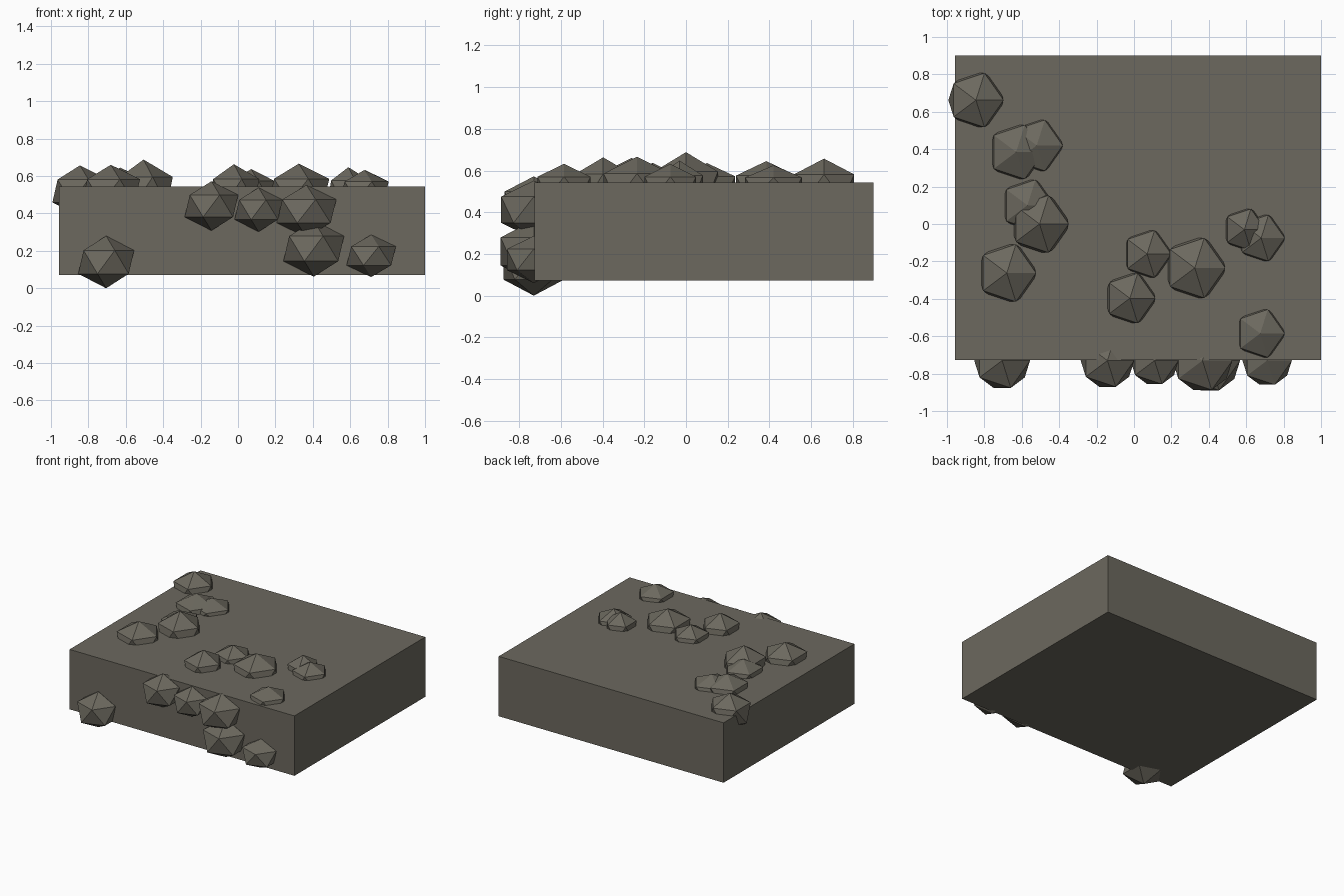
import bpy

# One stone colour for everything
stone = bpy.data.materials.new("grey_brown_stone")
stone.diffuse_color = (0.15, 0.14, 0.113, 1)


def finish(name, scale):
    ob = bpy.context.object
    ob.name = name
    ob.scale = scale
    ob.data.materials.append(stone)
    return ob


def rock(name, x, y, z, rx, ry, rz):
    """Flattened low-poly boulder with its poles vertical."""
    bpy.ops.mesh.primitive_ico_sphere_add(subdivisions=1, radius=1, location=(x, y, z))
    return finish(name, (rx, ry, rz))


# Main slab
X0, X1, Y0, Y1, Z0, Z1 = -0.957, 1.0, -0.727, 0.9, 0.072, 0.543
bpy.ops.mesh.primitive_cube_add(
    size=1, location=((X0 + X1) / 2, (Y0 + Y1) / 2, (Z0 + Z1) / 2))
finish("slab", (X1 - X0, Y1 - Y0, Z1 - Z0))

# Rocks sunk into the top: x, y, horizontal radius, apex height
top_rocks = [
    (-0.845, 0.662, 0.170, 0.657),
    (-0.630, 0.385, 0.170, 0.645),
    (-0.520, 0.420, 0.160, 0.625),
    (-0.570, 0.100, 0.160, 0.636),
    (-0.505, 0.000, 0.180, 0.688),
    (-0.680, -0.262, 0.180, 0.660),
    (0.070, -0.160, 0.148, 0.637),
    (-0.022, -0.397, 0.157, 0.663),
    (0.325, -0.235, 0.188, 0.666),
    (0.590, -0.030, 0.130, 0.647),
    (0.680, -0.075, 0.145, 0.632),
    (0.675, -0.585, 0.150, 0.632),
]
for i, (x, y, r, apex) in enumerate(top_rocks):
    zc = 0.52
    rock(f"top_rock_{i + 1}", x, y, zc, r * 0.97, r, apex - zc)

# Rocks sunk into the front face: x, z, horizontal radius, vertical radius
front_rocks = [
    (-0.705, 0.140, 0.172, 0.140),
    (-0.142, 0.440, 0.165, 0.132),
    (0.110, 0.420, 0.148, 0.118),
    (0.366, 0.412, 0.184, 0.140),
    (0.405, 0.212, 0.187, 0.150),
    (0.712, 0.173, 0.152, 0.113),
]
for i, (x, z, r, rz) in enumerate(front_rocks):
    rock(f"front_rock_{i + 1}", x, -0.73, z, r * 0.97, r, rz)
